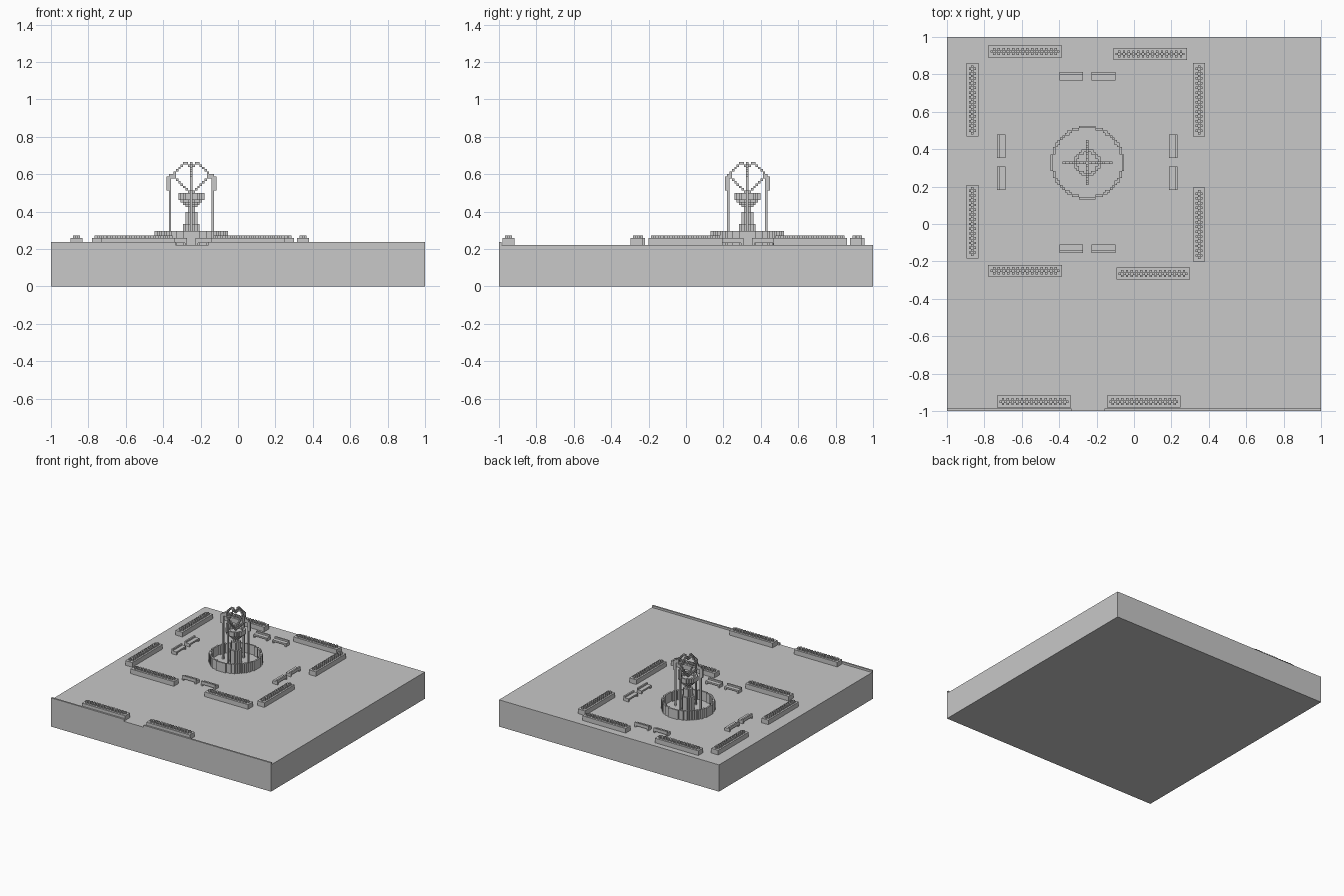
import bpy, bmesh
from mathutils import Vector

cube = bpy.data.objects.get("Cube")
if cube:
    bpy.data.objects.remove(cube, do_unlink=True)

V = 0.0127                      # block size
FLOOR = 0.22                    # top of the plaza slab
CX, CY = -0.249, 0.328          # fountain centre

stone = bpy.data.materials.new("grey_stone")
stone.use_nodes = True
GREY = (0.58, 0.58, 0.58, 1)
stone.diffuse_color = GREY
stone.node_tree.nodes["Principled BSDF"].inputs["Base Color"].default_value = GREY


def finish(name, bm, loc=(0, 0, 0)):
    mesh = bpy.data.meshes.new(name)
    bm.to_mesh(mesh)
    bm.free()
    mesh.materials.append(stone)
    obj = bpy.data.objects.new(name, mesh)
    obj.location = loc
    bpy.context.collection.objects.link(obj)
    return obj


def add_box(bm, lo, hi):
    made = bmesh.ops.create_cube(bm, size=1)["verts"]
    lo, hi = Vector(lo), Vector(hi)
    for v in made:
        v.co = (lo + hi) / 2 + v.co * (hi - lo)


def blocks(name, cells, loc):
    """Skin a set of grid cells with their exposed square faces."""
    cells = set(cells)
    bm = bmesh.new()
    for c in cells:
        for axis in range(3):
            for s in (-1, 1):
                near = list(c)
                near[axis] += s
                if tuple(near) in cells:
                    continue
                quad = []
                for a, b in ((-1, -1), (1, -1), (1, 1), (-1, 1)):
                    p = Vector(c) + Vector((0, 0, 0.5))
                    p[axis] += s / 2
                    p[(axis + 1) % 3] += a / 2
                    p[(axis + 2) % 3] += b / 2
                    quad.append(bm.verts.new(p * V))
                bm.faces.new(quad if s > 0 else quad[::-1])
    bmesh.ops.remove_doubles(bm, verts=bm.verts, dist=V / 100)
    return finish(name, bm, loc)


def disc(radius, rows, hole=-1):
    span = range(-radius, radius + 1)
    return {(i, j, k) for i in span for j in span for k in rows
            if i * i + j * j <= (radius + 0.4) ** 2
            and (hole < 0 or i * i + j * j > (hole + 0.4) ** 2)}


# Plaza slab and the kerb along the front edge
bm = bmesh.new()
add_box(bm, (-1, -1, 0), (1, 1, FLOOR))
finish("plaza_slab", bm)
bm = bmesh.new()
for x0, x1 in ((-1, -0.335), (-0.158, 1)):
    add_box(bm, (x0, -1, FLOOR), (x1, -0.986, 0.236))
finish("front_kerb", bm)

# Fountain basin, pedestal and stepped bowl
centre = (CX, CY, FLOOR)
blocks("fountain_basin", disc(15, range(6), 14), centre)
blocks("fountain_pedestal",
       disc(3, range(9)) | disc(2, range(9, 14)) | disc(1, range(14, 16)), centre)
bowl = disc(5, range(19, 22), 4)
for step in range(4):
    bowl |= disc(2 + step, [16 + step])
blocks("fountain_bowl", bowl, centre)


# Posts with brackets and curling jets, one flat frame for each axis
def frame(shift):
    half = {(9 - shift, k) for k in range(23)}
    half |= {(c - shift, k) for c in (9, 10) for k in range(23, 28)}
    half |= {(c, 28) for c in range(7, 11 - shift)}
    half |= {(c, 29) for c in range(7, 10 - shift)}
    half |= {(c, 21 + c) for c in range(8)}
    half |= {(c, 37 - c) for c in range(3, 8)}
    half |= {(2, 34), (1, 33), (0, 32)}
    return {(s * c, k) for c, k in half for s in (-1, 1)}


jets = {(c, 0, k) for c, k in frame(0)} | {(0, c, k) for c, k in frame(1)}
blocks("fountain_frame", jets, centre)

# Planters: a long trough with a chequered row of plants on top
trough = {(i, j, k) for i in range(-15, 16) for j in range(-2, 3) for k in range(3)}
plants = {(i, j, 3) for i in range(-14, 15) for j in (-1, 0, 1) if (i + j) % 2 == 0}
planter = trough | plants
planter_turned = {(j, i, k) for i, j, k in planter}

along_x = [(-0.583, 0.922), (0.086, 0.909), (-0.583, -0.25), (0.102, -0.265),
           (-0.535, -0.95), (0.052, -0.95)]
along_y = [(-0.864, 0.664), (-0.864, 0.013), (0.348, 0.664), (0.348, -0.003)]
for n, (x, y) in enumerate(along_x):
    blocks(f"planter_x_{n + 1}", planter, (x, y, FLOOR))
for n, (x, y) in enumerate(along_y):
    blocks(f"planter_y_{n + 1}", planter_turned, (x, y, FLOOR))


# Benches: two end legs, a seat and a low back on the outer side
def bench(name, x, y, turn):
    bm = bmesh.new()
    w, d = 0.063, 0.0225
    for x0, x1 in ((-w, V - w), (w - V, w)):
        add_box(bm, (x0, -d, 0), (x1, d, V))
    add_box(bm, (-w, -d, V), (w, d, 2 * V))
    add_box(bm, (-w, d - V, 2 * V), (w, d, 3 * V))
    obj = finish(name, bm, (x, y, FLOOR))
    obj.rotation_euler.z = turn


QUARTER = 1.5707963
for n, off in enumerate((-0.086, 0.086)):
    bench(f"back_bench_{n + 1}", CX + off, 0.79, 0)
    bench(f"front_bench_{n + 1}", CX + off, -0.133, 2 * QUARTER)
    bench(f"right_bench_{n + 1}", -0.71, CY + 0.002 + off, QUARTER)
    bench(f"left_bench_{n + 1}", 0.21, CY + 0.002 + off, -QUARTER)
